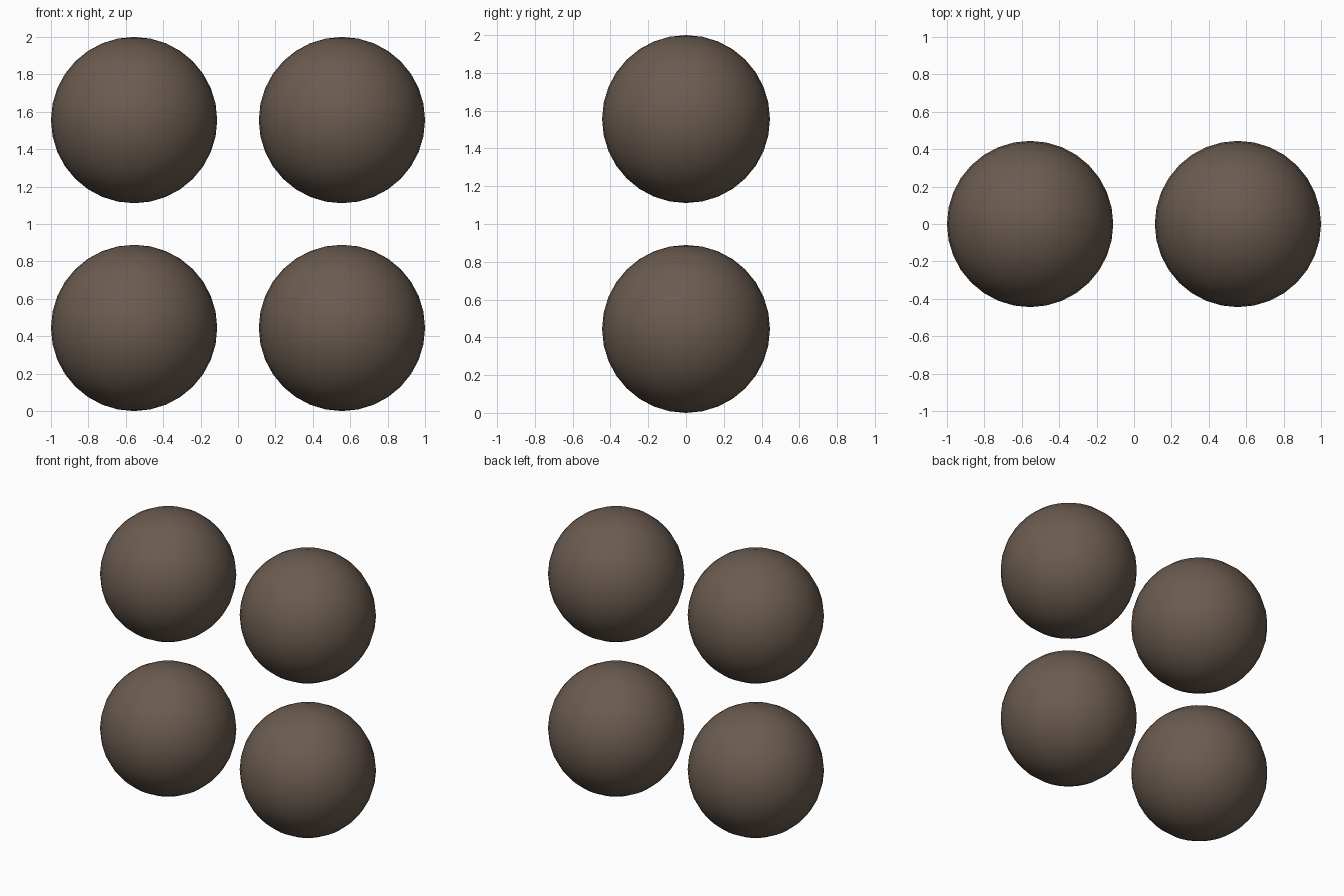
import bpy

cube = bpy.data.objects.get("Cube")
if cube:
    bpy.data.objects.remove(cube, do_unlink=True)

RADIUS = 2 / 4.5          # ball radius
OFFSET = 1.25 * RADIUS    # half the distance between ball centres

# Single dull brown material
color = (0.145, 0.105, 0.08, 1)
brown = bpy.data.materials.new("dull_brown")
brown.use_nodes = True
brown.diffuse_color = color
shader = next(n for n in brown.node_tree.nodes if n.type == "BSDF_PRINCIPLED")
shader.inputs["Base Color"].default_value = color
shader.inputs["Roughness"].default_value = 0.8


def add_ball(name, x, z):
    bpy.ops.mesh.primitive_uv_sphere_add(
        segments=32, ring_count=16, radius=RADIUS, location=(x, 0, z))
    ball = bpy.context.object
    ball.name = name
    ball.data.materials.append(brown)
    bpy.ops.object.shade_smooth()


# Two by two upright grid of balls
for row, z in (("lower", 1 - OFFSET), ("upper", 1 + OFFSET)):
    for side, x in (("right", -OFFSET), ("left", OFFSET)):
        add_ball(f"{row}_{side}_ball", x, z)
